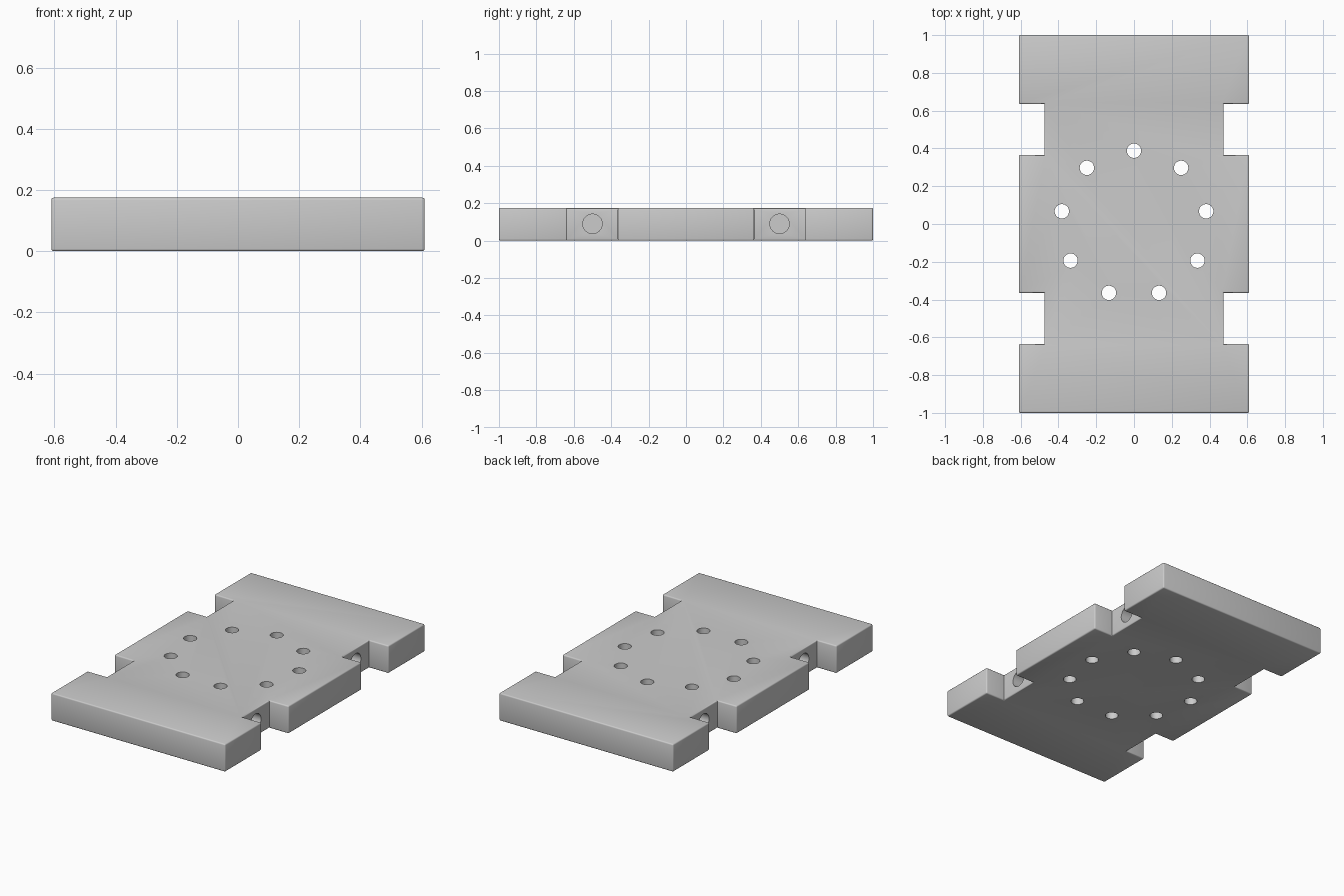
import bpy, bmesh, math
from mathutils import Matrix, Vector

if "Cube" in bpy.data.objects:
    bpy.data.objects.remove(bpy.data.objects["Cube"])

W, L, H = 0.61, 1.0, 0.175      # half width, half length, thickness
NX, N0, N1 = 0.475, 0.365, 0.635  # notch floor and its two ends

# Plate outline: one side, then mirrored for the other
side = [(W, -L), (W, -N1), (NX, -N1), (NX, -N0), (W, -N0),
        (W, N0), (NX, N0), (NX, N1), (W, N1), (W, L)]
outline = side + [(-x, y) for x, y in reversed(side)]

bm = bmesh.new()
face = bm.faces.new([bm.verts.new((x, y, 0)) for x, y in outline])
top = bmesh.ops.extrude_face_region(bm, geom=[face])
bmesh.ops.translate(bm, vec=(0, 0, H),
                    verts=[g for g in top["geom"] if isinstance(g, bmesh.types.BMVert)])
bmesh.ops.recalc_face_normals(bm, faces=bm.faces)

# Softened convex edges
convex = [e for e in bm.edges if e.is_convex]
bmesh.ops.bevel(bm, geom=convex, offset=0.008, segments=3, profile=0.5, affect='EDGES')
mesh = bpy.data.meshes.new("plate")
bm.to_mesh(mesh)
bm.free()
plate = bpy.data.objects.new("plate", mesh)
bpy.context.collection.objects.link(plate)

# Hole cutters
cut = bmesh.new()


def cylinder(centre, radius, depth, rotation=Matrix()):
    bmesh.ops.create_cone(cut, cap_ends=True, segments=48, radius1=radius, radius2=radius,
                          depth=depth, matrix=Matrix.Translation(centre) @ rotation)


# Ring of nine through holes
for i in range(9):
    a = math.radians(90 + 40 * i)
    cylinder(Vector((0.388 * math.cos(a), 0.388 * math.sin(a), H / 2)), 0.038, 0.5)

# Blind holes in the notch walls
for sx in (-1, 1):
    for sy in (-1, 1):
        cylinder(Vector((sx * NX, sy * 0.5, 0.09)), 0.052, 0.2,
                 Matrix.Rotation(math.pi / 2, 4, 'Y'))

cut_mesh = bpy.data.meshes.new("hole_cutter")
cut.to_mesh(cut_mesh)
cut.free()
cutter = bpy.data.objects.new("hole_cutter", cut_mesh)
bpy.context.collection.objects.link(cutter)
cutter.hide_render = True

mod = plate.modifiers.new("holes", 'BOOLEAN')
mod.object = cutter
mod.operation = 'DIFFERENCE'
mod.solver = 'EXACT'

bpy.ops.object.select_all(action='DESELECT')
plate.select_set(True)
bpy.context.view_layer.objects.active = plate
bpy.ops.object.modifier_apply(modifier="holes")
bpy.data.objects.remove(cutter)
bpy.ops.object.shade_smooth_by_angle(angle=math.radians(35))
